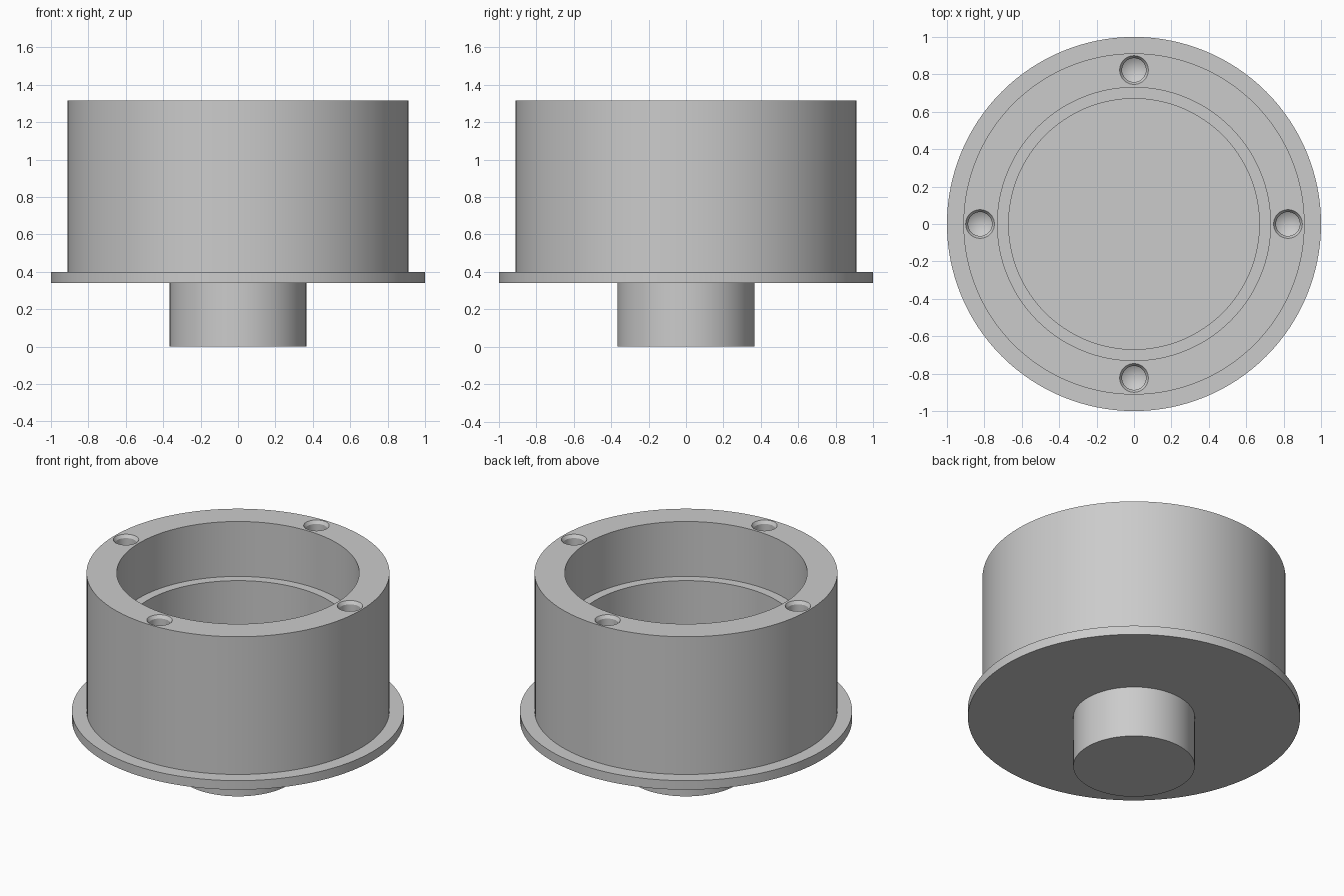
import bpy, bmesh, math
from mathutils import Matrix, Vector

cube = bpy.data.objects.get("Cube")
if cube:
    bpy.data.objects.remove(cube, do_unlink=True)

grey = bpy.data.materials.new("plain_grey")
grey.use_nodes = True
colour = (0.6, 0.6, 0.6, 1)
grey.diffuse_color = colour
grey.node_tree.nodes["Principled BSDF"].inputs["Base Color"].default_value = colour


def lathe(name, profile, steps, location=(0, 0, 0)):
    """Revolve a closed (radius, height) profile around the z axis."""
    bm = bmesh.new()
    verts = [bm.verts.new((r, 0, z)) for r, z in profile]
    edges = [bm.edges.new(pair) for pair in zip(verts, verts[1:])]
    bmesh.ops.spin(bm, geom=verts + edges, cent=(0, 0, 0), axis=(0, 0, 1),
                   angle=math.tau, steps=steps)
    bmesh.ops.remove_doubles(bm, verts=bm.verts, dist=0.0001)
    bmesh.ops.recalc_face_normals(bm, faces=bm.faces)
    mesh = bpy.data.meshes.new(name)
    bm.to_mesh(mesh)
    bm.free()
    mesh.materials.append(grey)
    obj = bpy.data.objects.new(name, mesh)
    obj.location = location
    bpy.context.collection.objects.link(obj)
    return obj


def activate(obj):
    bpy.ops.object.select_all(action="DESELECT")
    obj.select_set(True)
    bpy.context.view_layer.objects.active = obj


TOP, FLANGE_TOP, FLANGE_BOTTOM, LEDGE = 1.315, 0.40, 0.34, 0.95

# Cup with a thin flange around its foot and a stepped bore
housing = lathe("housing", [
    (0, FLANGE_BOTTOM), (1, FLANGE_BOTTOM), (1, FLANGE_TOP),
    (0.912, FLANGE_TOP), (0.912, TOP), (0.73, TOP),
    (0.73, LEDGE), (0.67, LEDGE), (0.67, FLANGE_TOP), (0, FLANGE_TOP)], 128)

# Solid spigot under the flange
spigot = lathe("spigot", [(0, 0), (0.366, 0), (0.366, 0.36), (0, 0.36)], 96)

# Four chamfered blind screw holes in the rim
drill_profile = [(0, -0.34), (0.064, -0.30), (0.064, -0.02),
                 (0.077, 0), (0.077, 0.05), (0, 0.05)]
for i in range(4):
    spot = Matrix.Rotation(i * math.pi / 2, 3, "Z") @ Vector((0.823, 0, TOP))
    drill = lathe("screw_hole_cutter", drill_profile, 32, spot)
    drill.hide_render = True
    cut = housing.modifiers.new("screw_hole", "BOOLEAN")
    cut.operation = "DIFFERENCE"
    cut.solver = "EXACT"
    cut.object = drill
    activate(housing)
    bpy.ops.object.modifier_apply(modifier=cut.name)
    bpy.data.objects.remove(drill, do_unlink=True)

for part in (housing, spigot):
    activate(part)
    bpy.ops.object.shade_smooth_by_angle(angle=math.radians(25))
